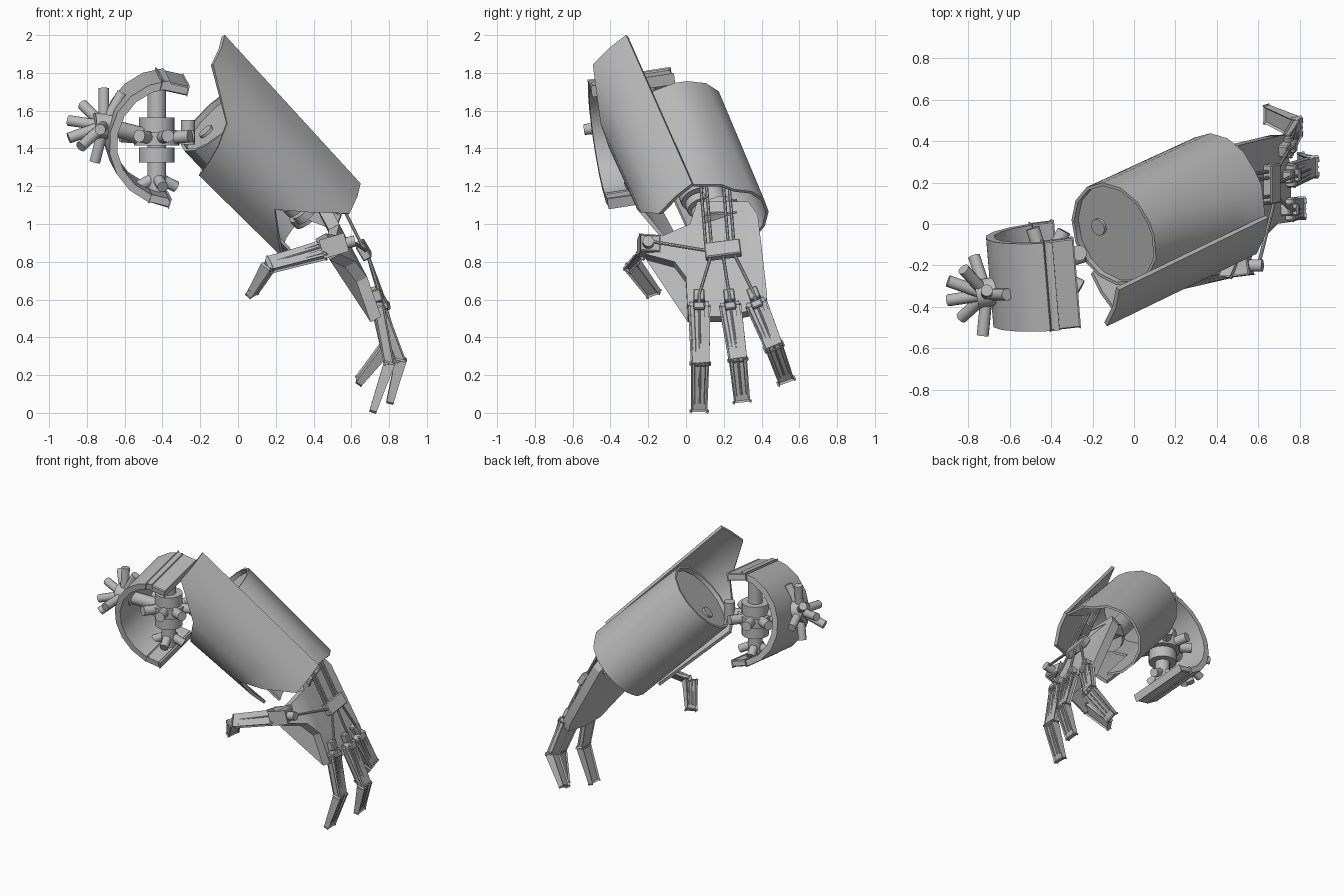
import bpy, bmesh, math
from mathutils import Vector as V, Matrix

if "Cube" in bpy.data.objects:
    bpy.data.objects.remove(bpy.data.objects["Cube"], do_unlink=True)

GREY = (0.5, 0.5, 0.5, 1)
metal = bpy.data.materials.new("plain_grey")
metal.use_nodes = True
metal.diffuse_color = GREY
metal.node_tree.nodes["Principled BSDF"].inputs["Base Color"].default_value = GREY


def finish(name, bm, angle=40):
    bmesh.ops.recalc_face_normals(bm, faces=bm.faces)
    me = bpy.data.meshes.new(name)
    bm.to_mesh(me)
    bm.free()
    me.polygons.foreach_set("use_smooth", [True] * len(me.polygons))
    me.set_sharp_from_angle(angle=math.radians(angle))
    me.materials.append(metal)
    ob = bpy.data.objects.new(name, me)
    bpy.context.scene.collection.objects.link(ob)
    return ob


def frame(p0, p1, side):
    z = (p1 - p0).normalized()
    x = (side - z * side.dot(z)).normalized()
    m = Matrix((x, z.cross(x), z)).transposed().to_4x4()
    m.translation = (p0 + p1) / 2
    return m


def rod(name, p0, p1, r, n=12):
    p0, p1 = V(p0), V(p1)
    bm = bmesh.new()
    bmesh.ops.create_cone(bm, cap_ends=True, segments=n, radius1=r, radius2=r,
                          depth=(p1 - p0).length, matrix=frame(p0, p1, V((0.3, 1, 0.2))))
    return finish(name, bm)


def beam(name, p0, p1, w0, w1, d0, d1=None, side=(0, 1, 0), bevel=0.006):
    """Tapered box from p0 to p1, width measured along side."""
    p0, p1 = V(p0), V(p1)
    m = frame(p0, p1, V(side))
    length = (p1 - p0).length
    bm = bmesh.new()
    bmesh.ops.create_cube(bm)
    for v in bm.verts:
        w, d = (w0, d0) if v.co.z < 0 else (w1, d1 or d0)
        v.co = m @ V((v.co.x * w, v.co.y * d, v.co.z * length))
    bmesh.ops.bevel(bm, geom=bm.edges[:], offset=bevel, segments=1, affect='EDGES')
    return finish(name, bm, 30)


# Forearm frame: axis, upward normal and outward horizontal normal
AXIS = V((0.64, 0.31, -0.70)).normalized()
OUT = V((0.436, -0.90, 0)).normalized()
UP = OUT.cross(AXIS).normalized()
UP = UP if UP.z > 0 else -UP
TOP = V((-0.10, -0.05, 1.57))


def arm(t, deg=0, r=0):
    a = math.radians(deg)
    return TOP + AXIS * t + (UP * math.cos(a) + OUT * math.sin(a)) * r


def shell(name, stations, thick, rows=4):
    """Sheet round the forearm; stations are (angle, start, end, start radius, end radius)."""
    bm = bmesh.new()
    grid = []
    for deg, t0, t1, r0, r1 in stations:
        a, b = arm(t0, deg, r0), arm(t1, deg, r1)
        grid.append([bm.verts.new(a.lerp(b, j / rows)) for j in range(rows + 1)])
    for a, b in zip(grid, grid[1:]):
        for j in range(rows):
            bm.faces.new((a[j], a[j + 1], b[j + 1], b[j]))
    bmesh.ops.recalc_face_normals(bm, faces=bm.faces)
    bmesh.ops.solidify(bm, geom=bm.faces[:], thickness=thick)
    return finish(name, bm, 45)


# Forearm casing, meeting the guard on top and cut away beneath it at the wrist
casing = [(d, 0, 0.805, 0.262, 0.25) for d in range(-195, 10, 25)]
casing += [(20, 0, 0.785, 0.266, 0.285), (46, 0, 0.75, 0.275, 0.335),
           (72, 0, 0.32, 0.27, 0.33)]
casing += [(d, 0, 0.32, 0.262, 0.262) for d in (96, 120, 144, 165)]
shell("forearm_casing", casing, 0.016)
rod("forearm_cap", arm(0.03), arm(0.05), 0.25, 14)
rod("cap_stud", arm(0.015, 215, 0.11), arm(0.04, 215, 0.11), 0.042)

# Flared outer guard
shell("forearm_guard", [(46, -0.366, 0.755, 0.352, 0.352), (64, -0.357, 0.765, 0.362, 0.362),
                        (84, -0.35, 0.775, 0.388, 0.388), (108, -0.07, 0.6, 0.40, 0.395),
                        (126, 0.0, 0.47, 0.395, 0.39), (143, 0.05, 0.62, 0.385, 0.355),
                        (160, 0.09, 0.74, 0.372, 0.33)], 0.022)

# Wrist joint inside the casing
rod("wrist_core", arm(0.05), arm(0.72), 0.07, 16)
rod("wrist_ring", arm(0.7), arm(0.75), 0.10, 16)
for k in range(3):
    t = 0.54 + k * 0.065
    rod(f"wrist_rib_{k}", arm(t, 120, 0.08), arm(t + 0.045, 120, 0.08), 0.085 - k * 0.012, 16)
beam("wrist_block", arm(0.7), V((0.5, 0.21, 1.02)), 0.2, 0.24, 0.08)

# Palm: an outline in depth and height, leaning with the hand
OUTLINE = [(0.06, 1.12), (0.33, 1.12), (0.38, 1.05), (0.43, 0.62), (0.42, 0.56), (0.2, 0.51),
           (0.01, 0.51), (0.0, 0.72), (-0.06, 0.8), (-0.21, 0.84), (-0.25, 0.95),
           (-0.12, 0.94), (0.02, 1.0)]


def back_x(y, z):
    lean = 0.47 + (1.12 - z) * 0.55 - max(0, 0.75 - z) * 0.2
    return lean + min(y, 0) * 0.4


bm = bmesh.new()
front = [bm.verts.new((back_x(y, z), y, z)) for y, z in OUTLINE]
rear = [bm.verts.new(v.co - V((0.055, 0, 0.03))) for v in front]
bm.faces.new(front)
bm.faces.new(rear[::-1])
for i in range(len(front)):
    j = (i + 1) % len(front)
    bm.faces.new((front[j], front[i], rear[i], rear[j]))
bmesh.ops.triangulate(bm, faces=[f for f in bm.faces if len(f.verts) > 4])
finish("palm", bm, 25)

# Tendon block and the cables running up into the casing
HUB = V((0.665, 0.195, 0.86))
beam("tendon_block", HUB + V((0, -0.095, -0.01)), HUB + V((0, 0.095, 0.015)), 0.09, 0.09, 0.05,
     side=(0.5, 0, -0.85))
for k, y in enumerate((0.085, 0.115, 0.205, 0.235)):
    rod(f"forearm_cable_{k}", (0.66, y + 0.02, 0.88), (0.48, y - 0.01, 1.24), 0.009, 8)


def phalanx(name, p0, p1, w0, w1, d1, side, back):
    """Finger bone: a slab with two raised rails and a cable between them."""
    p0, p1, side, back = V(p0), V(p1), V(side), V(back)
    beam(name + "_slab", p0, p1, w0, w1, 0.04, d1, side, 0.009)
    end = p0.lerp(p1, 0.85)
    for s in (-1, 1):
        beam(f"{name}_rail_{s + 1}", p0 + back * 0.02 + side * s * w0 * 0.38,
             end + back * 0.01 + side * s * w1 * 0.36, 0.018, 0.014, 0.022, 0.012, side, 0.003)
    rod(name + "_cable", p0 + back * 0.026, end + back * 0.014, 0.006, 8)


# Three fingers: knuckle, middle joint and tip
FINGERS = [((0.745, 0.07, 0.56), (0.80, 0.075, 0.26), (0.715, 0.07, 0.01)),
           ((0.755, 0.235, 0.56), (0.86, 0.275, 0.28), (0.805, 0.297, 0.06)),
           ((0.735, 0.375, 0.57), (0.785, 0.465, 0.35), (0.64, 0.53, 0.17))]
for n, (a, b, c) in enumerate(FINGERS):
    a, b, c = V(a), V(b), V(c)
    name = f"finger_{n}"
    lean = (b - a).y / -(b - a).z
    side = V((0, 1, lean)).normalized()
    back = V((1, 0, 0.2))
    phalanx(name + "_base", a, b, 0.1, 0.08, 0.04, side, back)
    phalanx(name + "_end", b, c, 0.095, 0.085, 0.02, side, back)
    rod(name + "_hinge", b - side * 0.04, b + side * 0.04, 0.02)
    rod(name + "_knuckle", a - side * 0.05, a + side * 0.05, 0.028)
    # Cable guide over the knuckle
    g = a + V((-0.01, -lean * 0.04, 0.06))
    for part, p, w, d in (("guide", g, 0.065, 0.05), ("clip", a + back * 0.035, 0.04, 0.03)):
        beam(f"{name}_{part}", p - side * 0.03, p + side * 0.03, w, w, d, side=(0.3, 0, -1))
    rod(name + "_tendon", HUB + V((0.02, (n - 1) * 0.06, -0.02)), g + back * 0.02, 0.009, 8)
    rod(name + "_link", g + back * 0.02, a + back * 0.04, 0.009, 8)

# Thumb
t0, t1, t2 = V((0.45, -0.215, 0.86)), V((0.17, -0.285, 0.785)), V((0.075, -0.17, 0.63))
tside, tback = V((0.2, -0.5, -0.6)).normalized(), V((-0.3, -0.6, 0.75)).normalized()
phalanx("thumb_base", t0, t1, 0.085, 0.075, 0.035, tside, tback)
phalanx("thumb_end", t1, t2, 0.085, 0.075, 0.02, V((-0.5, -0.7, -0.3)).normalized(),
        V((-0.8, -0.1, 0.5)))
rod("thumb_hinge", t1 - tside * 0.035, t1 + tside * 0.035, 0.02)
beam("thumb_mount", (0.44, -0.21, 0.865), (0.56, -0.19, 0.90), 0.10, 0.11, 0.09)
rod("thumb_stud", (0.53, -0.2, 0.89), (0.62, -0.2, 0.91), 0.03)
rod("thumb_tendon", (0.60, -0.2, 0.91), HUB + V((0.01, -0.09, 0)), 0.009, 8)

# Elbow ring: a curved band open toward the forearm
RING = V((-0.365, -0.245, 1.46))
RAX = V((0.08, -0.97, -0.15)).normalized()
RX = (V((1, 0, 0)) - RAX * RAX.x).normalized()
RZ = RX.cross(RAX).normalized()
RZ = RZ if RZ.z > 0 else -RZ


def ring(deg, r, s):
    a = math.radians(deg)
    return RING + (RX * math.cos(a) + RZ * math.sin(a)) * r + RAX * s


bm = bmesh.new()
STEPS = 9
loops = []
for i in range(STEPS + 1):
    deg = 92 + (266 - 92) * i / STEPS
    loops.append([bm.verts.new(ring(deg, r, s)) for r, s in
                  ((0.337, -0.21), (0.337, 0.22), (0.295, 0.22), (0.295, -0.21))])
for a, b in zip(loops, loops[1:]):
    for j in range(4):
        k = (j + 1) % 4
        bm.faces.new((a[j], a[k], b[k], b[j]))
bm.faces.new(loops[0])
bm.faces.new(loops[-1][::-1])
finish("elbow_band", bm)
beam("elbow_band_top_lip", ring(101, 0.318, 0), ring(73, 0.29, 0), 0.435, 0.435, 0.05, side=RAX)
beam("elbow_band_lower_lip", ring(248, 0.315, 0), ring(268, 0.325, 0), 0.43, 0.43, 0.045,
     side=RAX)

# Elbow post with collars
POST = V((-0.43, -0.21, 1.45))
Z = V((0, 0, 1))
rod("elbow_post", POST - Z * 0.28, POST + Z * 0.32, 0.05, 16)
for k, h in enumerate((-0.085, 0.075)):
    rod(f"post_collar_{k}", POST + Z * (h - 0.04), POST + Z * (h + 0.04), 0.095, 16)
rod("spoke_disc", POST - Z * 0.035, POST + Z * 0.035, 0.12, 16)


def spokes(name, centre, directions, length, r):
    for k, d in enumerate(directions):
        d = V(d).normalized()
        rod(f"{name}_{k}", centre, centre + d * length, r)


around = [(math.cos(k * math.pi / 4 + 0.3), math.sin(k * math.pi / 4 + 0.3)) for k in range(8)]
spokes("post_spoke", POST, [(c, s, 0.08) for c, s in around], 0.2, 0.034)
spokes("foot_spoke", POST - Z * 0.2, [(c, s, -0.5) for c, s in around[::2]], 0.12, 0.03)
rod("spoke_knob", (-0.265, -0.14, 1.42), (-0.265, -0.14, 1.55), 0.038)

# Outer spoked hub, fanned away from the band, and its axle
OUTER = V((-0.71, -0.34, 1.52))
spokes("outer_spoke", OUTER, [(0, 0.1, 1), (-0.55, 0.6, 0.55), (-1, 0.35, 0.15),
                              (-1, -0.15, -0.35), (-0.55, -0.5, -0.5), (-0.25, 0.2, -1),
                              (-0.1, -1, -0.1), (-0.3, 0.9, -0.2), (0.45, 0, 0.8)], 0.2, 0.029)
rod("outer_hub", OUTER + V((-0.05, 0, 0)), OUTER + V((0.06, 0.02, 0)), 0.07, 16)
rod("outer_axle", OUTER, POST, 0.045)
